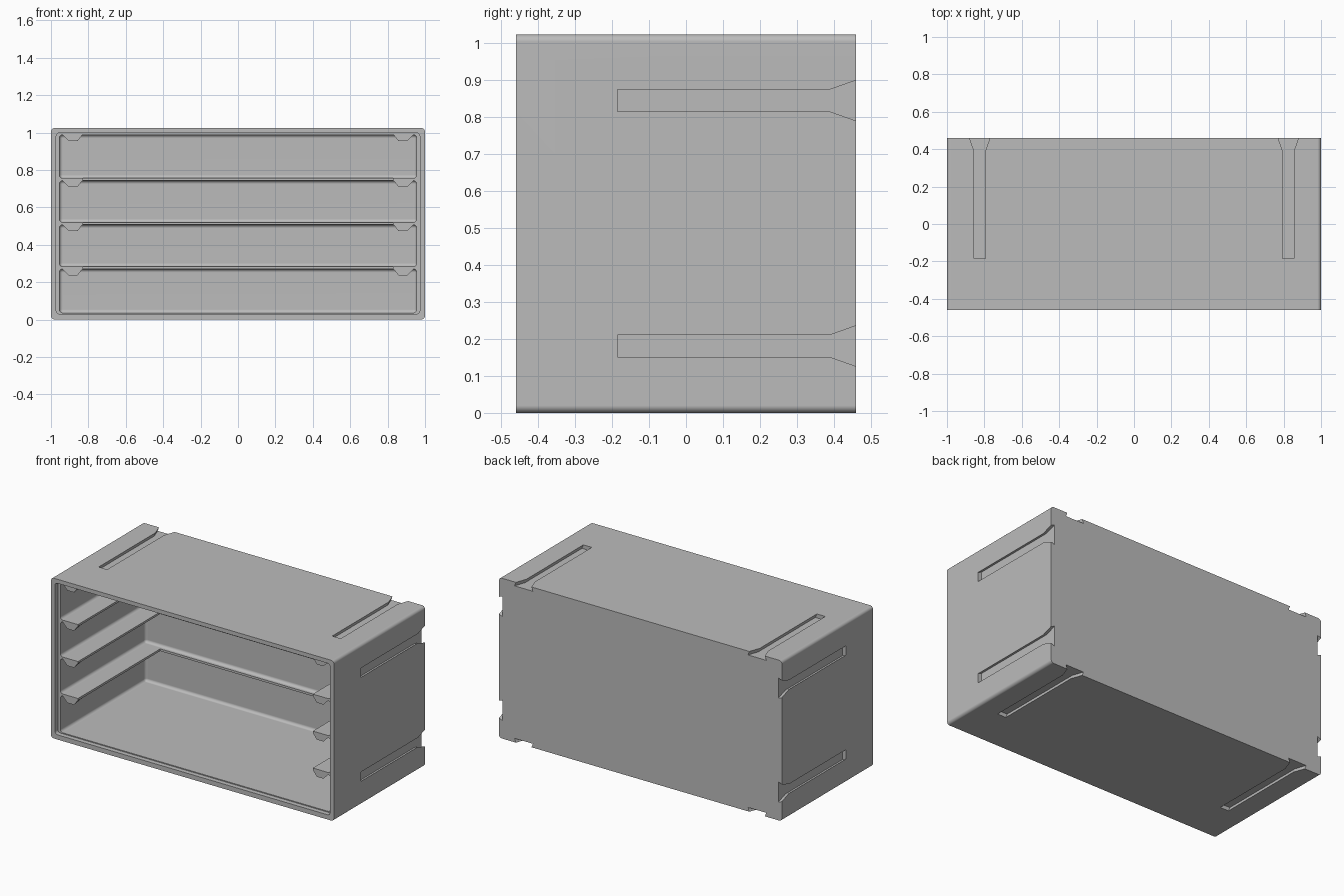
import bpy, bmesh, math
from mathutils import Matrix, Vector

if "Cube" in bpy.data.objects:
    bpy.data.objects.remove(bpy.data.objects["Cube"], do_unlink=True)

HEIGHT, HALF_Y = 1.024, 0.46

grey = bpy.data.materials.new("plain_grey")
grey.use_nodes = True
grey.diffuse_color = (0.5, 0.5, 0.5, 1)
grey.node_tree.nodes["Principled BSDF"].inputs["Base Color"].default_value = (0.5, 0.5, 0.5, 1)


def make_object(name, bm):
    bmesh.ops.recalc_face_normals(bm, faces=bm.faces)
    mesh = bpy.data.meshes.new(name)
    bm.to_mesh(mesh)
    bm.free()
    mesh.materials.append(grey)
    obj = bpy.data.objects.new(name, mesh)
    bpy.context.collection.objects.link(obj)
    return obj


def box(name, x, y0, y1, z0, z1, radius=0, round_back=False):
    """Box spanning -x..x; rounds the edges along y and optionally the back rim."""
    bm = bmesh.new()
    bmesh.ops.create_cube(bm, size=1)
    for v in bm.verts:
        v.co = (v.co.x * 2 * x, y0 + (v.co.y + 0.5) * (y1 - y0), z0 + (v.co.z + 0.5) * (z1 - z0))
    if radius:
        def chosen(e):
            a, b = (v.co.y for v in e.verts)
            return abs(a - b) > 0.01 or (round_back and min(a, b) > y1 - 0.001)
        bmesh.ops.bevel(bm, geom=[e for e in bm.edges if chosen(e)], offset=radius,
                        segments=5, profile=0.5, affect='EDGES')
    return make_object(name, bm)


def loft(name, rings, matrix=Matrix()):
    """Closed solid through two matching rings of points."""
    bm = bmesh.new()
    a, b = [[bm.verts.new(matrix @ Vector(p)) for p in ring] for ring in rings]
    bm.faces.new(a)
    bm.faces.new(b)
    for i in range(len(a)):
        j = (i + 1) % len(a)
        bm.faces.new((a[i], a[j], b[j], b[i]))
    return make_object(name, bm)


def cut(target, cutter):
    cutter.hide_render = True
    mod = target.modifiers.new("cut", 'BOOLEAN')
    mod.operation, mod.solver, mod.object = 'DIFFERENCE', 'EXACT', cutter
    bpy.ops.object.select_all(action='DESELECT')
    bpy.context.view_layer.objects.active = target
    target.select_set(True)
    bpy.ops.object.modifier_apply(modifier=mod.name)
    bpy.data.objects.remove(cutter, do_unlink=True)


# Outer shell
cabinet = box("cabinet_shell", 1, -HALF_Y, HALF_Y, 0, HEIGHT, 0.02)

# Four rounded compartments, leaving thin shelves between them
bays = [(0.036, 0.27), (0.284, 0.507), (0.52, 0.743), (0.756, 0.988)]
for low, high in bays:
    cut(cabinet, box("bay_cutter", 0.955, -0.6, 0.43, low, high, 0.018, True))

# Open the middle of the shelves so side rails and a back ledge remain
cut(cabinet, box("shelf_cutter", 0.83, -0.6, 0.40, 0.15, 0.87))

# Shallow step around the front opening
cut(cabinet, box("rim_cutter", 0.972, -0.6, -0.43, 0.03, 0.998, 0.018))


# Undercut joining slots with a flared mouth at the back
def slot_ring(t):
    grow = -t * 0.4
    half = [(0.03 + grow, -0.185), (0.03 + grow, 0.39), (0.069 + grow, 0.50)]
    return [(u, y, t) for u, y in half] + [(-u, y, t) for u, y in reversed(half)]


def cut_slot(centre, angle):
    place = Matrix.Translation(centre) @ Matrix.Rotation(angle, 4, 'Y')
    cut(cabinet, loft("slot_cutter", [slot_ring(-0.025), slot_ring(0.01)], place))


for side in (-1, 1):
    for z in (0.181, 0.845):
        cut_slot((side, 0, z), side * math.pi / 2)
    cut_slot((side * 0.825, 0, HEIGHT), 0)
    cut_slot((side * 0.825, 0, 0), math.pi)

# Drawer stops hanging under the front of each rail and the ceiling
stops = []
for side, label in ((-1, "right"), (1, "left")):
    for n, (low, high) in enumerate(bays, 1):
        top, bottom = high + 0.004, high - 0.034

        def stop_ring(y, drop):
            pts = [(0.942, top), (0.905, drop), (0.858, drop), (0.832, high), (0.832, top)]
            return [(side * x, y, z) for x, z in pts]

        stops.append(loft(f"drawer_stop_{label}_{n}",
                          [stop_ring(-0.43, bottom), stop_ring(-0.38, bottom + 0.012)]))

# Smooth fillets, crisp edges
bpy.ops.object.select_all(action='DESELECT')
cabinet.select_set(True)
bpy.context.view_layer.objects.active = cabinet
bpy.ops.object.shade_smooth_by_angle(angle=math.radians(30))
weighted = cabinet.modifiers.new("weighted_normals", 'WEIGHTED_NORMAL')
weighted.keep_sharp = True
